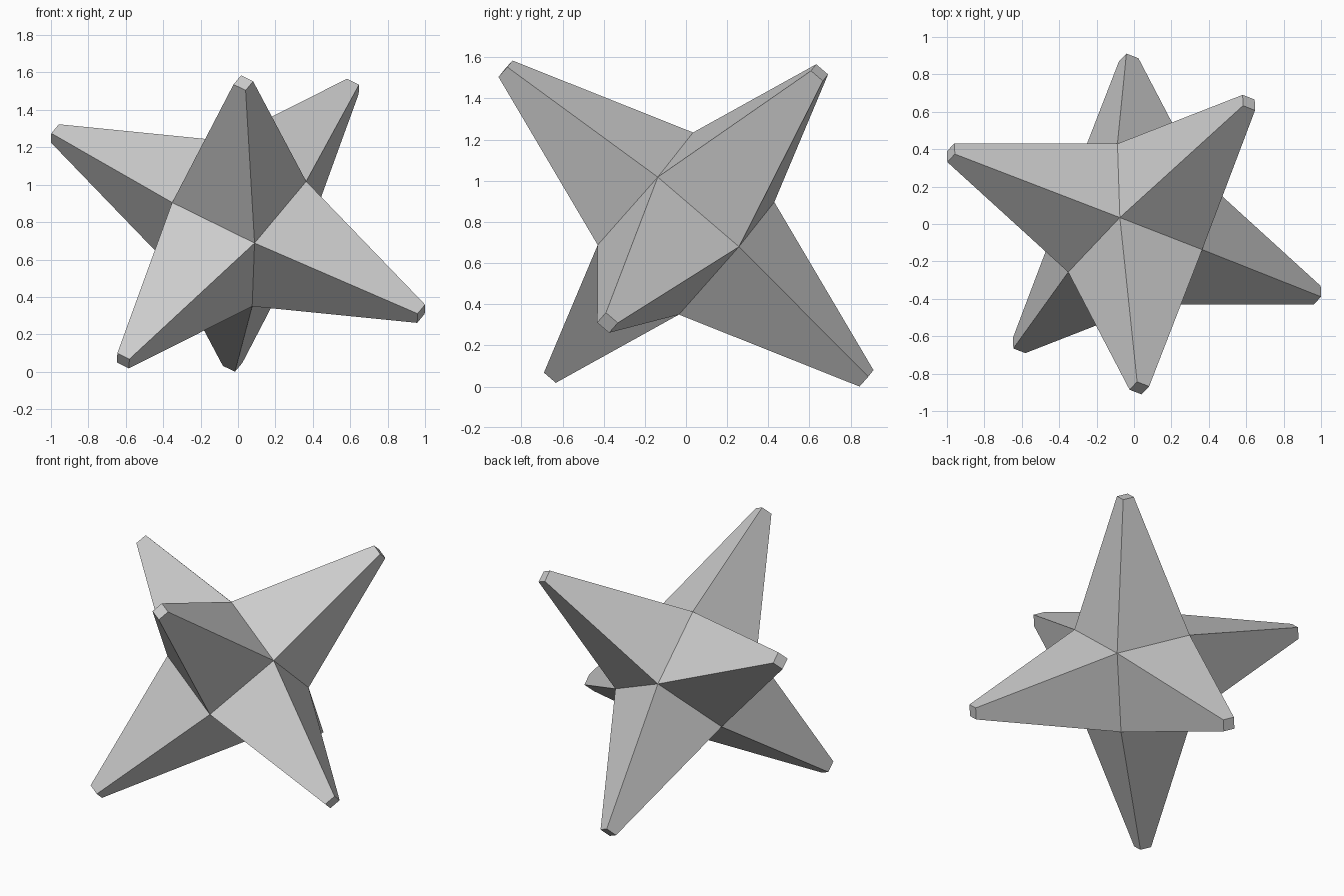
import bpy, bmesh
from mathutils import Vector, Matrix

if "Cube" in bpy.data.objects:
    bpy.data.objects.remove(bpy.data.objects["Cube"])

CORE = 0.26    # half width of the central cube
REACH = 1.156  # centre to spike end
TIP = 0.038    # half width of the blunt spike end

# Core cube, each face drawn out into a tapered spike
bm = bmesh.new()
bmesh.ops.create_cube(bm, size=2 * CORE)
for face in list(bm.faces):
    n = face.normal.copy()
    spike = bmesh.ops.extrude_discrete_faces(bm, faces=[face])["faces"][0]
    for v in spike.verts:
        side = v.co - n * v.co.dot(n)
        v.co = n * REACH + side * (TIP / CORE)

# Tilt: three perpendicular spike directions
a = Vector((-0.847, 0.33, 0.417)).normalized()
c = Vector((0.026, -0.757, 0.648))
c = (c - a * c.dot(a)).normalized()
tilt = Matrix((a, c, a.cross(c))).transposed()
bmesh.ops.transform(bm, matrix=tilt.to_4x4(), verts=bm.verts)

# Stand on the ground
low = min(v.co.z for v in bm.verts)
bmesh.ops.translate(bm, vec=(0, 0, -low), verts=bm.verts)
bmesh.ops.recalc_face_normals(bm, faces=bm.faces)

mesh = bpy.data.meshes.new("spiked_star")
bm.to_mesh(mesh)
bm.free()
bpy.context.collection.objects.link(bpy.data.objects.new("spiked_star", mesh))
